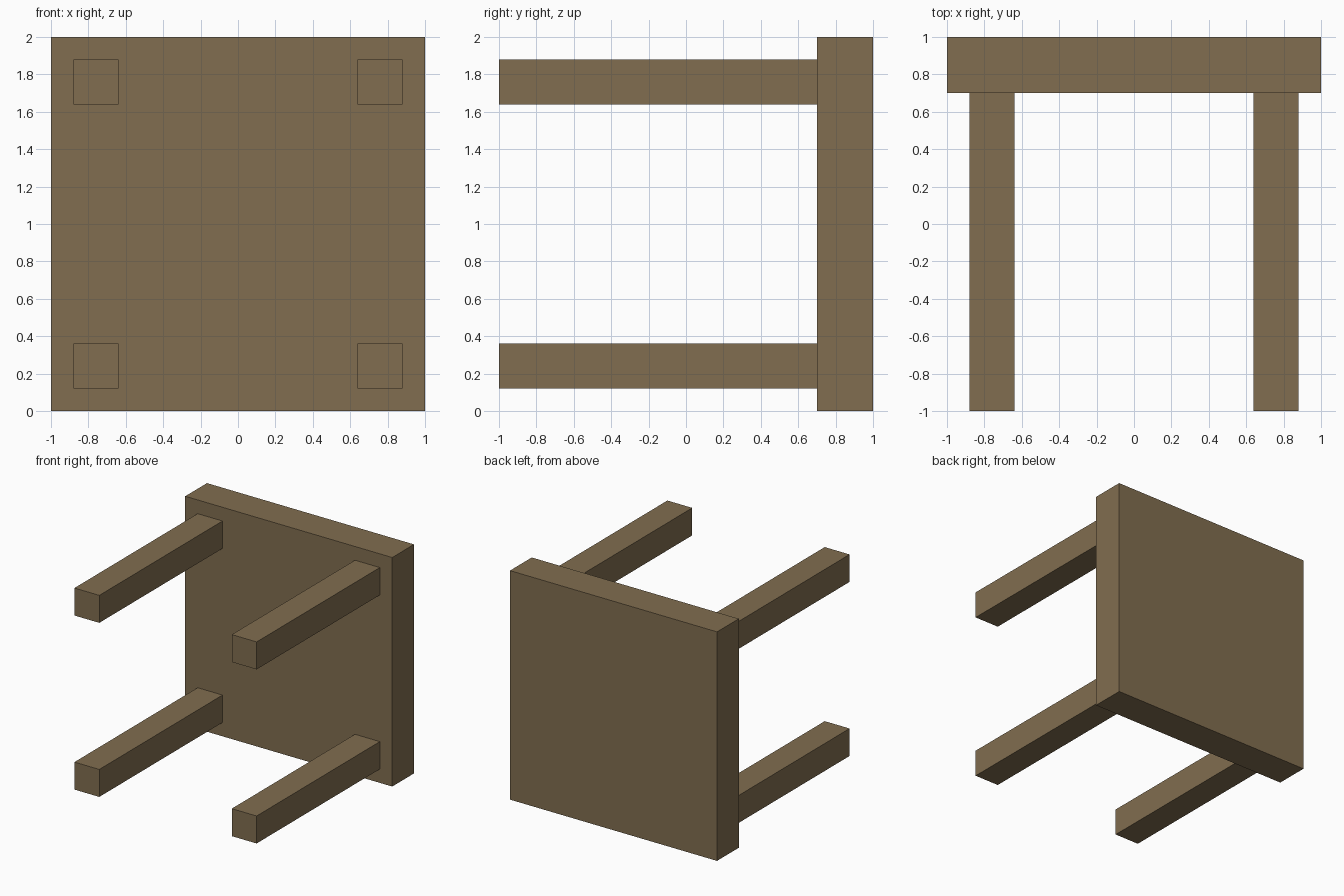
import bpy

if "Cube" in bpy.data.objects:
    bpy.data.objects.remove(bpy.data.objects["Cube"])

wood = bpy.data.materials.new("brown_wood")
wood.diffuse_color = (0.22, 0.155, 0.08, 1.0)
wood.use_nodes = True
wood.node_tree.nodes["Principled BSDF"].inputs["Base Color"].default_value = wood.diffuse_color


def box(name, low, high):
    """Add a box spanning two opposite corners."""
    centre = [(a + b) / 2 for a, b in zip(low, high)]
    bpy.ops.mesh.primitive_cube_add(size=1, location=centre)
    obj = bpy.context.object
    obj.name = name
    obj.scale = [b - a for a, b in zip(low, high)]
    bpy.ops.object.transform_apply(location=False, rotation=False, scale=True)
    obj.data.materials.append(wood)
    return obj


# Table lying on its side: the top stands upright at the back
box("table_top", (-1, 0.70, 0), (1, 1, 2))

# Four square legs pointing forward, one near each corner
half = 0.12
for side, x in (("left", -0.76), ("right", 0.76)):
    for level, z in (("lower", 0.24), ("upper", 1.76)):
        box(f"{level}_{side}_leg",
            (x - half, -1, z - half), (x + half, 0.70, z + half))
